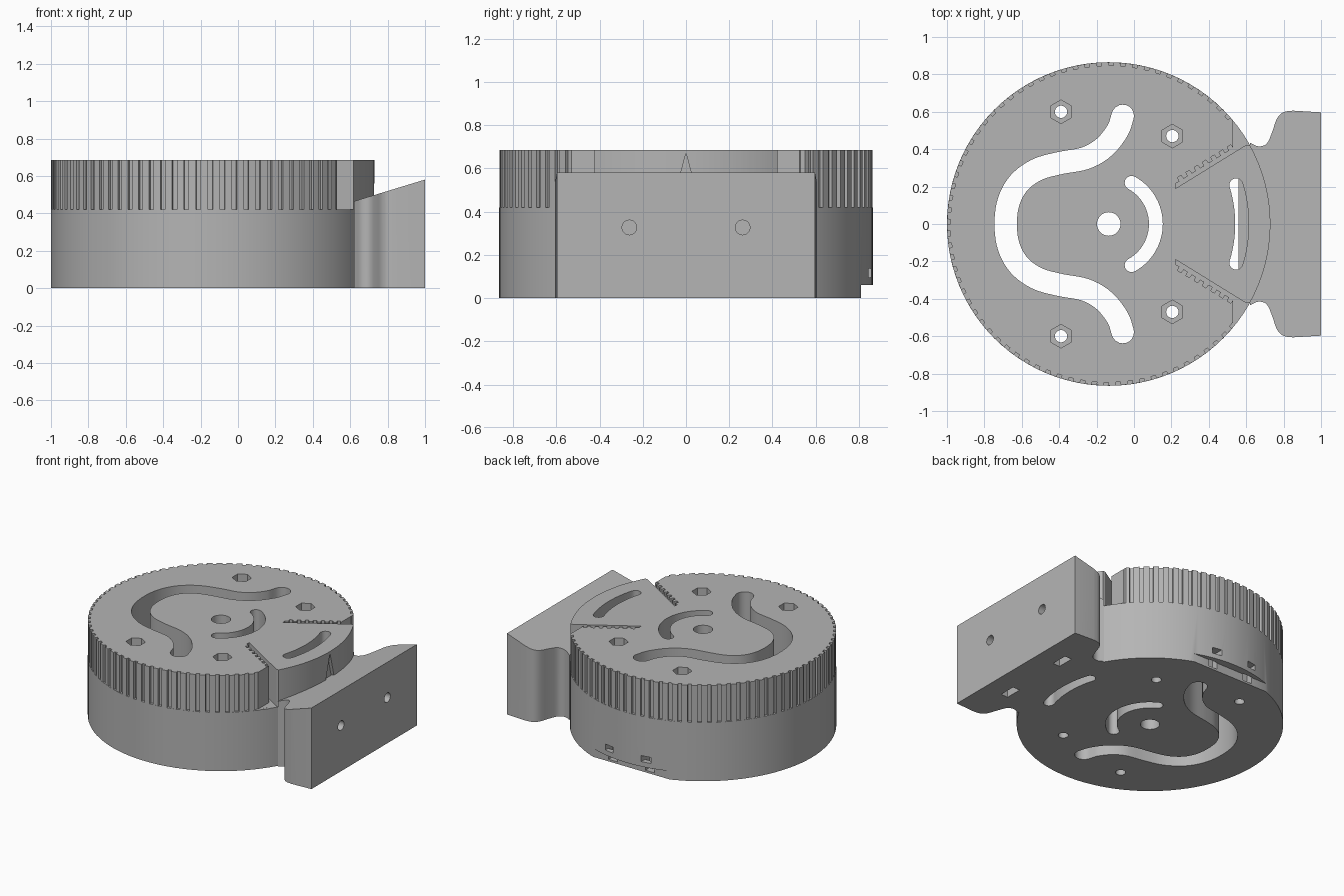
import bpy, bmesh, math
from mathutils import Vector

if "Cube" in bpy.data.objects:
    bpy.data.objects.remove(bpy.data.objects["Cube"])

CX, R = -0.135, 0.865      # disc centre and radius
SPLIT, TOP = 0.42, 0.685   # top of plain base, top of toothed dial

grey = bpy.data.materials.new("light_grey")
grey.diffuse_color = (0.46, 0.46, 0.46, 1)
grey.use_nodes = True
grey.node_tree.nodes["Principled BSDF"].inputs["Base Color"].default_value = grey.diffuse_color


def prism(name, pts, lo, hi, axis='z'):
    """Extrude a 2D outline along z, or (y,z outline) along x, or (x,z outline) along y."""
    put = {'z': lambda a, b, h: (a, b, h), 'x': lambda a, b, h: (h, a, b),
           'y': lambda a, b, h: (a, h, b)}[axis]
    bm = bmesh.new()
    low = [bm.verts.new(put(a, b, lo)) for a, b in pts]
    high = [bm.verts.new(put(a, b, hi)) for a, b in pts]
    bm.faces.new(low)
    bm.faces.new(high)
    n = len(pts)
    for i in range(n):
        j = (i + 1) % n
        bm.faces.new((low[i], low[j], high[j], high[i]))
    bmesh.ops.recalc_face_normals(bm, faces=bm.faces)
    me = bpy.data.meshes.new(name)
    bm.to_mesh(me)
    bm.free()
    me.materials.append(grey)
    ob = bpy.data.objects.new(name, me)
    bpy.context.collection.objects.link(ob)
    return ob


def ring(x, y, r, n=32, turn=0.0):
    return [(x + r * math.cos(turn + 2 * math.pi * i / n),
             y + r * math.sin(turn + 2 * math.pi * i / n)) for i in range(n)]


def rect(x0, x1, y0, y1):
    return [(x0, y0), (x1, y0), (x1, y1), (x0, y1)]


def combine(target, other, op='DIFFERENCE'):
    m = target.modifiers.new("bool", 'BOOLEAN')
    m.operation, m.object, m.solver = op, other, 'EXACT'
    other.hide_render = True
    bpy.context.view_layer.objects.active = target
    bpy.ops.object.modifier_apply(modifier=m.name)
    bpy.data.objects.remove(other, do_unlink=True)


def smooth_path(p, steps=5):
    """Catmull-Rom through points."""
    p = [Vector(q) for q in p]
    p = [2 * p[0] - p[1]] + p + [2 * p[-1] - p[-2]]
    out = []
    for i in range(1, len(p) - 2):
        a, b, c, d = p[i - 1:i + 3]
        for k in range(steps):
            t = k / steps
            out.append(0.5 * (2 * b + (c - a) * t + (2 * a - 5 * b + 4 * c - d) * t ** 2
                              + (3 * b - a - 3 * c + d) * t ** 3))
    return out + [p[-2]]


def slot(path, w):
    """Outline of a round-ended slot of half width w along a path."""
    path = [Vector(q) for q in path]
    n = len(path)
    left, right = [], []
    for i in range(n):
        t = (path[min(i + 1, n - 1)] - path[max(i - 1, 0)]).normalized()
        nrm = Vector((-t.y, t.x))
        left.append(path[i] + nrm * w)
        right.append(path[i] - nrm * w)

    def cap(c, start):
        a = math.atan2(start.y - c.y, start.x - c.x)
        return [c + w * Vector((math.cos(a - math.pi * k / 10), math.sin(a - math.pi * k / 10)))
                for k in range(1, 10)]
    pts = left + cap(path[-1], left[-1]) + right[::-1] + cap(path[0], right[0])
    return [(v.x, v.y) for v in pts]


def arc(r, deg, n=24):
    return [(CX + r * math.cos(math.radians(-deg + 2 * deg * i / n)),
             r * math.sin(math.radians(-deg + 2 * deg * i / n))) for i in range(n + 1)]


# plain round base
body = prism("dial_mount", ring(CX, 0, R, 96), 0, SPLIT)

# toothed dial, rim left plain on the wedge at +x
teeth, rim = 84, []
for i in range(teeth):
    for f, r in ((0.0, R - 0.001), (0.3, R - 0.001), (0.6, R - 0.001), (0.61, R - 0.018), (0.99, R - 0.018)):
        a = 2 * math.pi * (i + f) / teeth
        off = min(a, 2 * math.pi - a)
        r = R - 0.001 if off < math.radians(33) else r
        rim.append((CX + r * math.cos(a), r * math.sin(a)))
combine(body, prism("dial", rim, 0.3, TOP), 'UNION')

# grooves and notches either side of the wedge, one edge serrated
u = Vector((0.39, 0.24)).normalized()
v = Vector((-u.y, u.x))
start = Vector((0.222, 0.19))
edge = []
for k in range(7):
    for s, h in ((0.0, 0.022), (0.026, 0.022), (0.028, 0.044), (0.05, 0.044)):
        q = start + u * (0.012 + k * 0.052 + s) + v * h
        if q.x < 0.525:
            edge.append((q.x, q.y))
groove = [tuple(start), (0.6, 0.423), (0.625, 0.424), (0.68, 0.45), (0.68, 0.62), (0.53, 0.62), (0.53, 0.405)] + edge[::-1]
for s in (1, -1):
    combine(body, prism("groove", [(x, s * y) for x, y in groove], SPLIT + 0.001, 0.8))

# pointer mark engraved in the wedge rim
combine(body, prism("pointer", [(-0.05, 0.48), (0.05, 0.48), (0, 0.672)], 0.705, 0.8, 'x'))

# neck and mounting block, sloped on top
side = smooth_path([(0.62, 0.435), (0.665, 0.415), (0.71, 0.43), (0.738, 0.49),
                    (0.765, 0.565), (0.80, 0.598), (0.85, 0.606)], 4)
side = [(p.x, p.y) for p in side] + [(1.0, 0.597)]
block = prism("block", side + [(x, -y) for x, y in side[::-1]], 0, 0.7)
slope = [(0.4, 0.3975), (1.1, 0.611), (1.1, 0.9), (0.4, 0.9)]
combine(block, prism("slope", slope, -1, 1, 'y'))
# screw holes in the end face and nut pockets underneath
for y in (-0.262, 0.262):
    combine(block, prism("screw", ring(y, 0.327, 0.034, 24), 0.72, 1.1, 'x'))
    combine(block, prism("nut", rect(0.80, 0.855, y - 0.06, y + 0.06), -0.1, 0.39))
combine(body, block, 'UNION')

# through slots: winding slot, inner arc, wedge slot, centre bore
half = [(-0.06, 0.578), (-0.088, 0.5), (-0.16, 0.41), (-0.26, 0.352), (-0.40, 0.325),
        (-0.52, 0.29), (-0.615, 0.22), (-0.67, 0.12), (-0.686, 0)]
winding = smooth_path(half + [(x, -y) for x, y in half[-2::-1]])
for outline in (slot(winding, 0.06), slot(arc(0.252, 61), 0.037),
                slot(arc(0.712, 17), 0.036), ring(CX, 0, 0.063)):
    combine(body, prism("through", outline, -0.1, 0.8))
combine(body, prism("slot_ledge", rect(0.56, 0.66, -0.28, 0.28), 0.2, 0.4), 'UNION')

# bolt holes with hexagonal pockets
for x, y in ((-0.39, 0.6), (0.205, 0.47)):
    for s in (1, -1):
        combine(body, prism("bolt", ring(x, s * y, 0.033, 24), -0.1, 0.8))
        combine(body, prism("hex", ring(x, s * y, 0.063, 6, math.pi / 6), TOP - 0.12, 0.8))

# cable notch and two tie holes low at the back
combine(body, prism("notch", rect(CX - 0.4, CX + 0.4, 0.81, 1.0), -0.1, 0.06))
for s in (-1, 1):
    x = CX + s * 0.146
    combine(body, prism("tie", rect(x - 0.035, x + 0.035, 0.095, 0.138), 0.765, 1.0, 'y'))
    combine(body, prism("tie_down", rect(x - 0.035, x + 0.035, 0.765, 0.815), 0.015, 0.13))

# finish
bpy.ops.object.select_all(action='DESELECT')
body.select_set(True)
bpy.context.view_layer.objects.active = body
bpy.ops.object.shade_smooth_by_angle(angle=math.radians(25))
